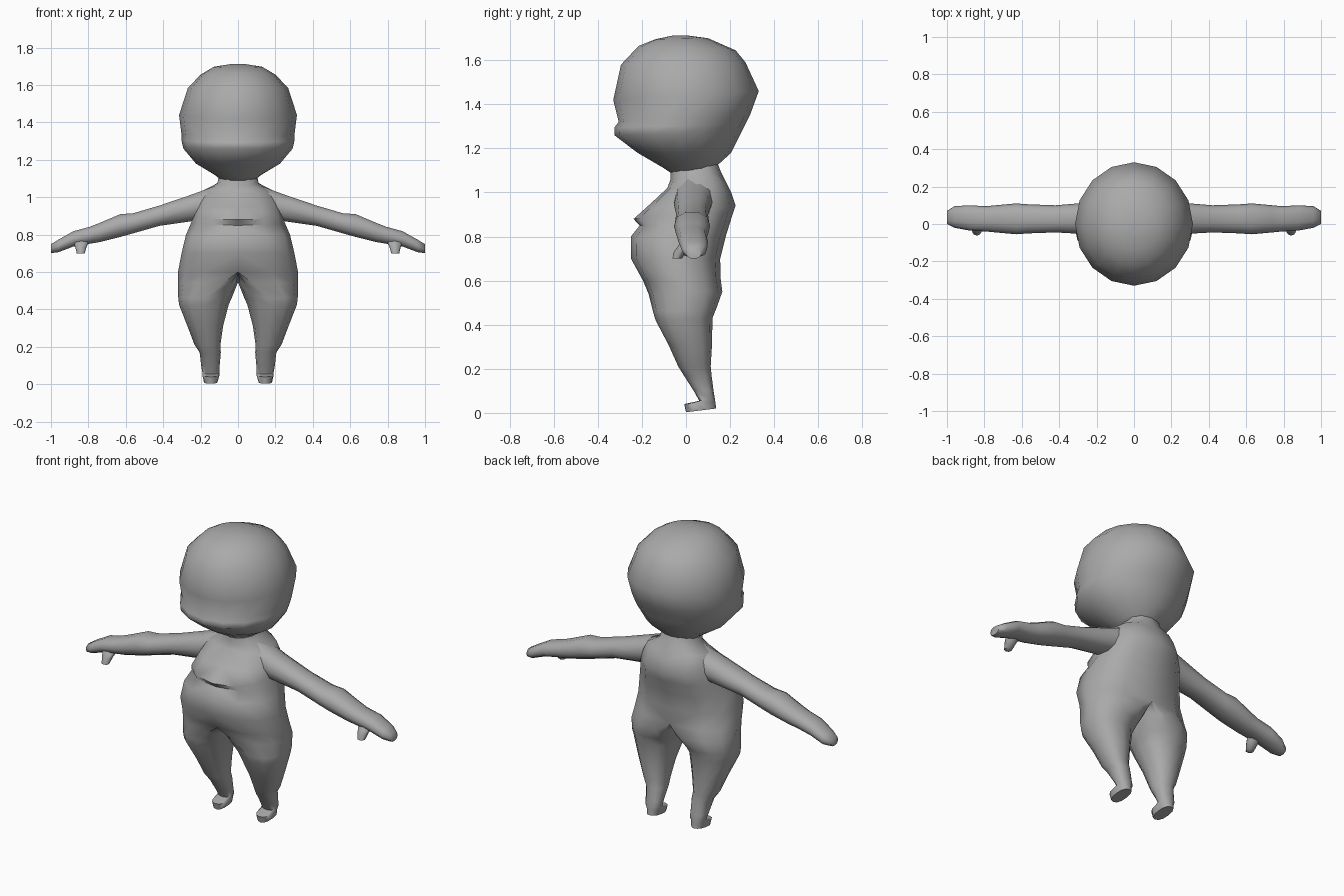
import bpy, bmesh
from math import sin, cos, pi, radians, copysign

cube = bpy.data.objects.get("Cube")
if cube:
    bpy.data.objects.remove(cube)

grey = bpy.data.materials.new("plain grey")
grey.use_nodes = True
colour = (0.4, 0.4, 0.4, 1)
grey.diffuse_color = colour
grey.node_tree.nodes["Principled BSDF"].inputs["Base Color"].default_value = colour


def unit_oval(n, power):
    """Points round a rounded box of radius one."""
    for i in range(n):
        c, s = cos(2 * pi * i / n), sin(2 * pi * i / n)
        yield (copysign(abs(c) ** power, c) if abs(c) > 1e-6 else 0,
               copysign(abs(s) ** power, s) if abs(s) > 1e-6 else 0)


def level_ring(row, n, power):
    """Ring around a vertical axis, tilted from its front to its back height."""
    z_front, z_back, inner, middle, outer, front, back = row
    ring = []
    for c, s in unit_oval(n, power):
        t = (s + 1) / 2
        x = middle + c * (outer - middle if c > 0 else middle - inner)
        ring.append((x, front + t * (back - front), z_front + t * (z_back - z_front)))
    return ring


def arm_ring(row, n, power):
    """Upright ring at one distance along the arm."""
    x, top, bottom, front, back = row
    return [(x, (front + back) / 2 + c * (back - front) / 2,
             (top + bottom) / 2 + s * (top - bottom) / 2)
            for c, s in unit_oval(n, power)]


def mirrored_loft(name, rows, make_ring, n=12, power=0.85):
    """Skin the rings of the left half and mirror it to the right."""
    bm = bmesh.new()
    rings = [[bm.verts.new(p) for p in make_ring(row, n, power)] for row in rows]
    for a, b in zip(rings, rings[1:]):
        for i in range(n):
            j = (i + 1) % n
            bm.faces.new((a[i], a[j], b[j], b[i]))
    bm.faces.new(rings[0])
    bm.faces.new(rings[-1])
    bmesh.ops.recalc_face_normals(bm, faces=bm.faces)
    # Open the half along the centre plane
    centre = [f for f in bm.faces if all(abs(v.co.x) < 1e-5 for v in f.verts)]
    bmesh.ops.delete(bm, geom=centre, context='FACES')
    mesh = bpy.data.meshes.new(name)
    bm.to_mesh(mesh)
    bm.free()
    mesh.materials.append(grey)
    obj = bpy.data.objects.new(name, mesh)
    bpy.context.collection.objects.link(obj)
    mirror = obj.modifiers.new("both sides", 'MIRROR')
    mirror.merge_threshold = 0.001
    bpy.ops.object.select_all(action='DESELECT')
    obj.select_set(True)
    bpy.context.view_layer.objects.active = obj
    bpy.ops.object.shade_smooth_by_angle(angle=radians(65))
    return obj


# Head: front height, back height, inner, middle, outer, front, back
head = [
    (1.09, 1.11, 0, 0, .10, -.07, .13),
    (1.11, 1.13, 0, 0, .125, -.10, .15),
    (1.18, 1.18, 0, 0, .225, -.22, .205),
    (1.26, 1.26, 0, 0, .292, -.325, .245),
    (1.295, 1.31, 0, 0, .302, -.325, .27),
    (1.32, 1.35, 0, 0, .302, -.305, .29),
    (1.42, 1.46, 0, 0, .315, -.33, .33),
    (1.58, 1.59, 0, 0, .268, -.295, .27),
    (1.665, 1.645, 0, 0, .20, -.215, .225),
    (1.695, 1.70, 0, 0, .13, -.14, .10),
    (1.712, 1.712, 0, 0, .04, -.06, .01),
]
mirrored_loft("head", head, level_ring, 16, 1.0)

# Neck, trunk, legs and feet
body = [
    (1.12, 1.14, 0, 0, .10, -.07, .14),
    (1.06, 1.09, 0, 0, .11, -.07, .16),
    (1.02, 1.05, 0, 0, .19, -.085, .18),
    (.95, 1.00, 0, 0, .22, -.16, .205),
    (.88, .94, 0, 0, .24, -.238, .225),
    (.85, .88, 0, 0, .25, -.21, .205),
    (.80, .80, 0, 0, .278, -.25, .18),
    (.70, .70, 0, 0, .302, -.25, .155),
    (.60, .61, 0, 0, .32, -.195, .157),
    (.54, .55, 0, .08, .322, -.17, .165),
    (.46, .48, .03, .17, .32, -.15, .14),
    (.42, .43, .05, .18, .315, -.138, .12),
    (.31, .31, .08, .17, .27, -.08, .118),
    (.21, .21, .094, .165, .232, -.035, .112),
    (.17, .17, .092, .155, .205, -.01, .116),
    (.10, .10, .098, .148, .197, .035, .125),
    (.055, .07, .10, .145, .19, .06, .13),
    (.04, .05, .10, .145, .19, -.008, .133),
    (.003, .02, .11, .145, .182, .0, .137),
]
mirrored_loft("body", body, level_ring)

# Arms and hands: distance, top, bottom, front, back
arm = [
    (.12, 1.065, .90, -.05, .13),
    (.24, 1.02, .87, -.055, .115),
    (.42, .958, .845, -.045, .10),
    (.56, .917, .805, -.05, .105),
    (.63, .912, .785, -.055, .11),
    (.74, .865, .758, -.045, .10),
    (.79, .845, .75, -.04, .095),
    (.88, .82, .735, -.035, .10),
    (.96, .775, .705, -.02, .095),
    (1.0, .75, .70, 0, .07),
]
mirrored_loft("arms", arm, arm_ring, 10)

# Thumbs
thumb = [
    (.78, .78, .79, .84, .89, -.02, .04),
    (.73, .735, .81, .84, .87, -.055, .01),
    (.70, .70, .82, .84, .862, -.062, -.02),
]
mirrored_loft("thumbs", thumb, level_ring, 8)
